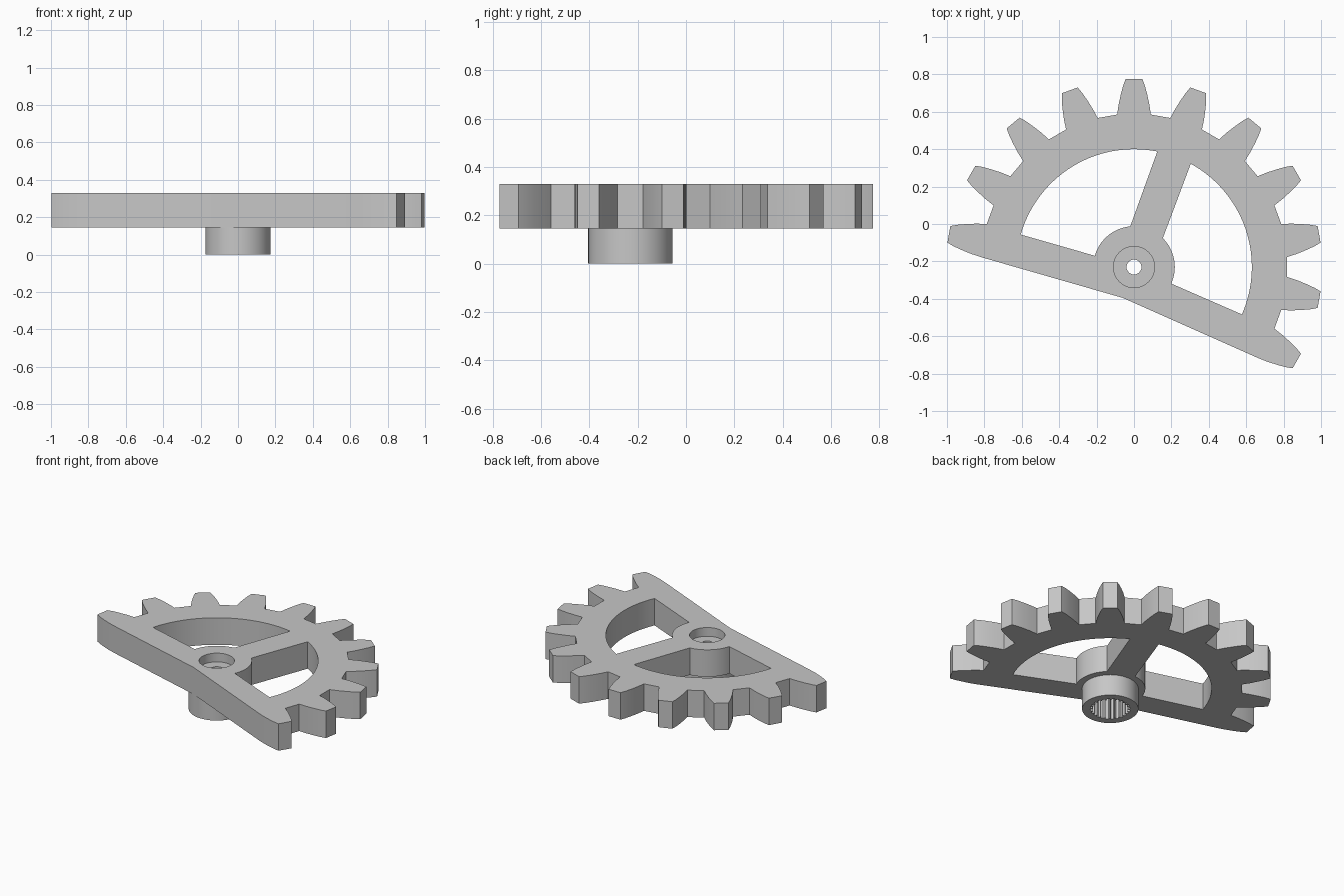
import bpy, bmesh
from math import radians, cos, sin

cube = bpy.data.objects.get("Cube")
if cube:
    bpy.data.objects.remove(cube, do_unlink=True)

HUB_Y = -0.23
PLATE_Z, TOP_Z = 0.145, 0.33

grey = bpy.data.materials.new("plain grey")
grey.use_nodes = True
COLOUR = (0.57, 0.57, 0.57, 1)
grey.diffuse_color = COLOUR
grey.node_tree.nodes["Principled BSDF"].inputs["Base Color"].default_value = COLOUR


def polar(r, deg, side=0.0):
    """Point at radius r along an angle, shifted sideways, about the hub."""
    a = radians(deg)
    return (r * cos(a) - side * sin(a), HUB_Y + r * sin(a) + side * cos(a))


def arc(r, start, end, steps):
    return [polar(r, start + (end - start) * i / steps) for i in range(steps + 1)]


def circle(r, steps=64):
    return arc(r, 0, 360, steps)[:-1]


def prism(name, points, z0, z1):
    """Extrude a flat counter-clockwise outline into a solid."""
    bm = bmesh.new()
    face = bm.faces.new([bm.verts.new((x, y, z0)) for x, y in points])
    new = bmesh.ops.extrude_face_region(bm, geom=[face])["geom"]
    verts = [g for g in new if isinstance(g, bmesh.types.BMVert)]
    bmesh.ops.translate(bm, verts=verts, vec=(0, 0, z1 - z0))
    bmesh.ops.recalc_face_normals(bm, faces=bm.faces)
    mesh = bpy.data.meshes.new(name)
    bm.to_mesh(mesh)
    bm.free()
    mesh.materials.append(grey)
    obj = bpy.data.objects.new(name, mesh)
    bpy.context.collection.objects.link(obj)
    return obj


def combine(target, other, operation):
    """Apply a boolean and discard the helper solid."""
    other.hide_render = True
    mod = target.modifiers.new("Boolean", "BOOLEAN")
    mod.operation, mod.solver, mod.object = operation, "EXACT", other
    bpy.ops.object.modifier_apply(modifier=mod.name)
    bpy.data.objects.remove(other, do_unlink=True)


# Toothed sector outline: curved flanks, then the shallow V of the lower edge
flank = [(0.815, 0.09), (0.87, 0.082), (0.925, 0.07), (0.97, 0.058), (1.005, 0.045)]
outline = []
for tooth in range(11):
    angle = -30 + 20 * tooth
    outline += [polar(r, angle, -half) for r, half in flank]
    outline += [polar(r, angle, half) for r, half in reversed(flank)]
outline.append((-0.06, -0.395))

gear = prism("gear_sector", outline, PLATE_Z, TOP_Z)
bpy.context.view_layer.objects.active = gear
gear.select_set(True)

# Two windows between the rim, the hub and the three arms
for name, rim, hub in (("left_window", (-23.7, 61.2), (45, -24)),
                       ("right_window", (78.6, 164), (164, 95.3))):
    shape = arc(0.63, *rim, 32) + arc(0.218, *hub, 20)
    combine(gear, prism(name, shape, 0, 0.5), "DIFFERENCE")

# Round boss under the hub
combine(gear, prism("hub_boss", circle(0.175), 0, 0.22), "UNION")

# Screw recess, through hole and splined shaft socket
SPLINES = 24
socket = []
for i in range(SPLINES):
    step = 360 / SPLINES
    for r, part in ((0.125, -0.3), (0.125, 0.2), (0.11, 0.4), (0.11, 0.5)):
        socket.append(polar(r, step * (i + part)))
combine(gear, prism("screw_recess", circle(0.11), 0.27, 0.5), "DIFFERENCE")
combine(gear, prism("screw_hole", circle(0.04, 32), -0.1, 0.5), "DIFFERENCE")
combine(gear, prism("shaft_socket", socket, -0.1, 0.2), "DIFFERENCE")

bpy.ops.object.shade_smooth_by_angle(angle=radians(25))
